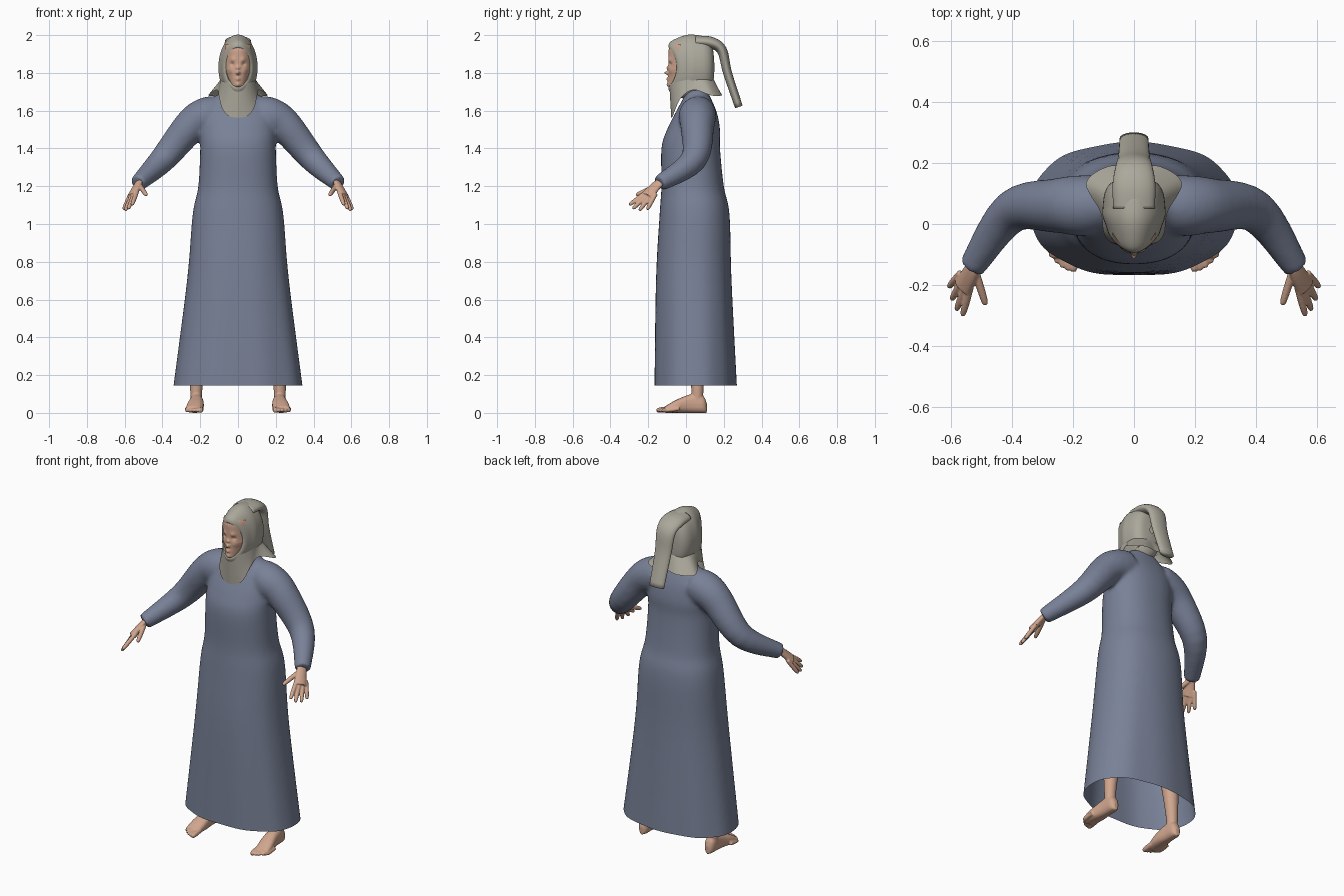
import bpy, bmesh
from math import sin, cos, pi, tau, exp, copysign
from mathutils import Vector

if "Cube" in bpy.data.objects:
    bpy.data.objects.remove(bpy.data.objects["Cube"], do_unlink=True)


def material(name, *colour):
    mat = bpy.data.materials.new(name)
    mat.use_nodes = True
    mat.diffuse_color = (*colour, 1)
    mat.node_tree.nodes["Principled BSDF"].inputs["Base Color"].default_value = (*colour, 1)
    return mat


gown_cloth = material("slate blue cloth", 0.19, 0.22, 0.31)
scarf_cloth = material("grey beige cloth", 0.41, 0.39, 0.33)
skin = material("skin", 0.63, 0.38, 0.27)
lips = material("lips", 0.42, 0.18, 0.15)
eye_shadow = material("eye shadow", 0.13, 0.12, 0.15)
eye_white = material("eye white", 0.5, 0.5, 0.52)
iris = material("iris", 0.04, 0.08, 0.16)
eyebrow = material("eyebrow", 0.22, 0.13, 0.09)


def spline(rows, steps):
    """Smooth interpolation through rows of numbers."""
    out = []
    last = len(rows) - 1
    for i in range(last):
        near = (rows[max(i - 1, 0)], rows[i], rows[i + 1], rows[min(i + 2, last)])
        for k in range(steps):
            t = k / steps
            out.append([b + t / 2 * (c - a + t * (2 * a - 5 * b + 4 * c - d + t * (3 * b - a - 3 * c + d)))
                        for a, b, c, d in zip(*near)])
    return out + [list(rows[-1])]


def circle(count, exponent=1):
    """Unit circle; a lower exponent makes it squarer."""
    def bend(v):
        return copysign(abs(v) ** exponent, v)
    return [(bend(cos(tau * k / count)), bend(sin(tau * k / count))) for k in range(count)]


def loft(bm, rings, caps=True, loop=True):
    """Bridge a list of point rings with quads."""
    verts = [[bm.verts.new(point) for point in ring] for ring in rings]
    count = len(verts[0])
    for low, high in zip(verts, verts[1:]):
        for j in range(count if loop else count - 1):
            k = (j + 1) % count
            bm.faces.new((low[j], low[k], high[k], high[j]))
    if caps:
        bm.faces.new(verts[0])
        bm.faces.new(verts[-1])


def tube(bm, rows, side, mirror=1, flat=1, count=16):
    """Tube along rows of x, y, z, radius; flat thins it across the side direction."""
    rows = spline(rows, 5)
    points = [Vector(row[:3]) for row in rows]
    rings = []
    for i, (point, row) in enumerate(zip(points, rows)):
        along = (points[min(i + 1, len(points) - 1)] - points[max(i - 1, 0)]).normalized()
        u = Vector(side)
        u = (u - along * u.dot(along)).normalized()
        v = along.cross(u) * flat
        ring = [point + row[3] * (u * c + v * s) for c, s in circle(count)]
        rings.append([(mirror * p.x, p.y, p.z) for p in ring])
    loft(bm, rings)


def digit(bm, base, reach, radius, side, mirror):
    """Finger or toe with a rounded tip."""
    base, reach = Vector(base), Vector(reach)
    shape = ((-0.3, 1), (0.5, 1), (0.9, 0.8), (1, 0.4))
    tube(bm, [(*(base + reach * t), radius * scale) for t, scale in shape], side, mirror)


def finish(name, bm, mats, voxel=0, smooth=3, recalc=True):
    """Make an object, optionally fusing its overlapping solids."""
    if recalc:
        bmesh.ops.recalc_face_normals(bm, faces=bm.faces)
    mesh = bpy.data.meshes.new(name)
    bm.to_mesh(mesh)
    bm.free()
    ob = bpy.data.objects.new(name, mesh)
    bpy.context.collection.objects.link(ob)
    if voxel:
        fuse = ob.modifiers.new("fuse", 'REMESH')
        fuse.mode = 'VOXEL'
        fuse.voxel_size = voxel
        soften = ob.modifiers.new("soften", 'SMOOTH')
        soften.factor, soften.iterations = 0.5, smooth
        bpy.context.view_layer.update()
        graph = bpy.context.evaluated_depsgraph_get()
        ob.data = bpy.data.meshes.new_from_object(ob.evaluated_get(graph))
        ob.modifiers.clear()
        bpy.data.meshes.remove(mesh)
    ob.data.materials.clear()
    for mat in mats:
        ob.data.materials.append(mat)
    for polygon in ob.data.polygons:
        polygon.use_smooth = True
    return ob


# Gown body: height, half width, front y, back y
body = [(0.08, 0.35, -0.17, 0.27), (0.7, 0.27, -0.16, 0.24), (1.05, 0.24, -0.14, 0.23), (1.2, 0.21, -0.13, 0.2),
        (1.4, 0.2, -0.13, 0.18), (1.5, 0.2, -0.1, 0.18), (1.6, 0.18, -0.05, 0.16), (1.71, 0.08, 0.01, 0.11)]
bm = bmesh.new()
rings = []
for z, width, front, back in spline(body, 6):
    ring = []
    for k, (c, s) in enumerate(circle(72, 0.88)):
        fold = 1 + 0.012 * max(0, 1.2 - z) * sin(tau * k / 8) * abs(s)
        ring.append((width * c * fold, (front + back) / 2 + (back - front) / 2 * s * fold, z))
    rings.append(ring)
loft(bm, rings)
# Sleeves
sleeve = [(0.1, 0.07, 1.59, 0.09), (0.17, 0.06, 1.57, 0.1), (0.25, 0.06, 1.52, 0.09),
          (0.4, 0.04, 1.34, 0.07), (0.53, -0.14, 1.215, 0.044)]
for mirror in (1, -1):
    tube(bm, sleeve, (1, 0, 1), mirror, count=24)
gown = finish("gown", bm, [gown_cloth], 0.011, 8)
# Open hem
bm = bmesh.new()
bm.from_mesh(gown.data)
bmesh.ops.bisect_plane(bm, geom=bm.verts[:] + bm.edges[:] + bm.faces[:], plane_co=(0, 0, 0.145),
                       plane_no=(0, 0, -1), clear_outer=True)
bm.to_mesh(gown.data)
bm.free()

# Hands: four fingers fan from index to little finger
across = Vector((0.035, 0.055, -0.015))
palm = [(0.51, -0.1, 1.24, 0.028), (0.53, -0.15, 1.21, 0.029), (0.56, -0.206, 1.148, 0.038)]
for mirror, label in ((1, "left"), (-1, "right")):
    bm = bmesh.new()
    tube(bm, palm, across, mirror, 0.55)
    for i in range(4):
        t = i / 3
        knuckle = Vector((0.541, -0.226, 1.156)) + across * t
        reach = Vector((0.02, -0.074, -0.055)).lerp(Vector((0.03, -0.035, -0.065)), t)
        digit(bm, knuckle, reach * (1 + 0.25 * sin(pi * t)), 0.012, across, mirror)
    digit(bm, (0.515, -0.168, 1.196), (-0.03, -0.097, -0.043), 0.013, across, mirror)
    finish(label + "_hand", bm, [skin], 0.004)

# Legs and feet; foot rows are y, half width, height
foot = [(0.11, 0.012, 0.05), (0.09, 0.03, 0.09), (0.03, 0.035, 0.1), (-0.05, 0.045, 0.07), (-0.11, 0.042, 0.035)]
leg = [(0.22, 0.06, 0.05, 0.03), (0.22, 0.06, 0.15, 0.034), (0.2, 0.055, 0.4, 0.052), (0.13, 0.03, 0.95, 0.08)]
for mirror, label in ((1, "left"), (-1, "right")):
    bm = bmesh.new()
    loft(bm, [[(mirror * (0.22 + 0.12 * max(0, -y) + width * c), y, height / 2 * (1 + s))
               for c, s in circle(16, 0.8)] for y, width, height in spline(foot, 4)])
    tube(bm, leg, (1, 0, 0), mirror)
    for i in range(5):
        radius = 0.011 if i else 0.015
        digit(bm, (0.198 + 0.018 * i, 0.003 * i * i - 0.1, 0.02), (0, -0.056, -0.008), radius, (1, 0, 0), mirror)
    finish(label + "_leg", bm, [skin], 0.005)

# Face relief: x, z, spread, forward push of nose, lips, chin, brow, socket, cheek
relief = [(0, 1.8, 0.01, 0.022), (0, 1.826, 0.011, 0.01), (0, 1.767, 0.011, 0.01), (0, 1.738, 0.013, 0.009),
          (0.028, 1.87, 0.013, 0.005), (0.03, 1.846, 0.011, -0.008), (0.04, 1.81, 0.016, 0.004)]
# Painted ovals: x, z, half width, half height; later ones cover earlier ones
paint = [(0.032, 1.846, 0.016, 0.0085), (0.032, 1.845, 0.012, 0.0045), (0.032, 1.845, 0.0042, 0.0045),
         (0.033, 1.868, 0.019, 0.003), (0, 1.766, 0.021, 0.0075)]


def face_depth(x, z):
    width = 0.078 - 0.3 * max(0, 1.82 - z)
    y = 0.07 * (x / width) ** 2.4 - 0.093 + 8 * max(0, z - 1.91) ** 2 + 60 * max(0, 1.735 - z) ** 2
    return y - sum(push * exp(-((x - a) ** 2 + (z - b) ** 2) / spread ** 2) for a, b, spread, push in relief)


bm = bmesh.new()
columns = [0.002 * i for i in range(-35, 36)]
heights = [1.712 + 0.002 * i for i in range(120)]
loft(bm, [[(x, face_depth(abs(x), z), z) for x in columns] for z in heights], caps=False, loop=False)
for face in bm.faces:
    centre = face.calc_center_median()
    for index, (x, z, width, height) in enumerate(paint, 1):
        if ((abs(centre.x) - x) / width) ** 2 + ((centre.z - z) / height) ** 2 < 1:
            face.material_index = index
finish("face", bm, [skin, eye_shadow, eye_white, iris, eyebrow, lips], recalc=False)

# Hood: oval rings from the face opening to the back of the head, as y and half height
hood = [(-0.08, 0.1), (-0.094, 0.11), (-0.075, 0.14), (0, 0.17), (0.06, 0.17), (0.11, 0.155), (0.14, 0.11), (0.15, 0.02)]
bm = bmesh.new()
loft(bm, [[(0.6 * radius * c, y + 0.045 * c * c * min(1, max(0, 0.5 - 10 * y)), 1.83 + radius * s)
           for c, s in circle(48)] for y, radius in spline(hood, 5)], caps=False)
finish("hood", bm, [scarf_cloth])

# Neck cloth: half of its lower edge, from the bib round to the nape
edge = [(0, -0.078, 1.562), (0.05, -0.07, 1.572), (0.083, -0.055, 1.61), (0.1, -0.025, 1.67), (0.11, 0.04, 1.71),
        (0.157, 0.135, 1.68), (0.08, 0.19, 1.68), (0, 0.18, 1.685)]
lower = spline(edge, 5)
turns = [k / (len(lower) - 1) for k in range(len(lower))]
upper = [(0.093 * sin(pi * t), 0.026 - 0.114 * cos(pi * t), 1.733 + 0.05 * min(1, 1.4 * t)) for t in turns]
bm = bmesh.new()
rings = []
for step in range(7):
    half = [Vector(a).lerp(Vector(b), step / 6) for a, b in zip(upper, lower)]
    rings.append(half + [Vector((-p.x, p.y, p.z)) for p in half[-2:0:-1]])
loft(bm, rings, caps=False)
finish("neck_cloth", bm, [scarf_cloth])

# Hanging scarf tail
tail = [(0, 0.05, 1.965, 0.068), (0, 0.13, 1.96, 0.07), (0, 0.19, 1.92, 0.06), (0, 0.22, 1.8, 0.052), (0, 0.28, 1.62, 0.047)]
bm = bmesh.new()
tube(bm, tail, (1, 0, 0), flat=0.45, count=24)
finish("scarf_tail", bm, [scarf_cloth])
